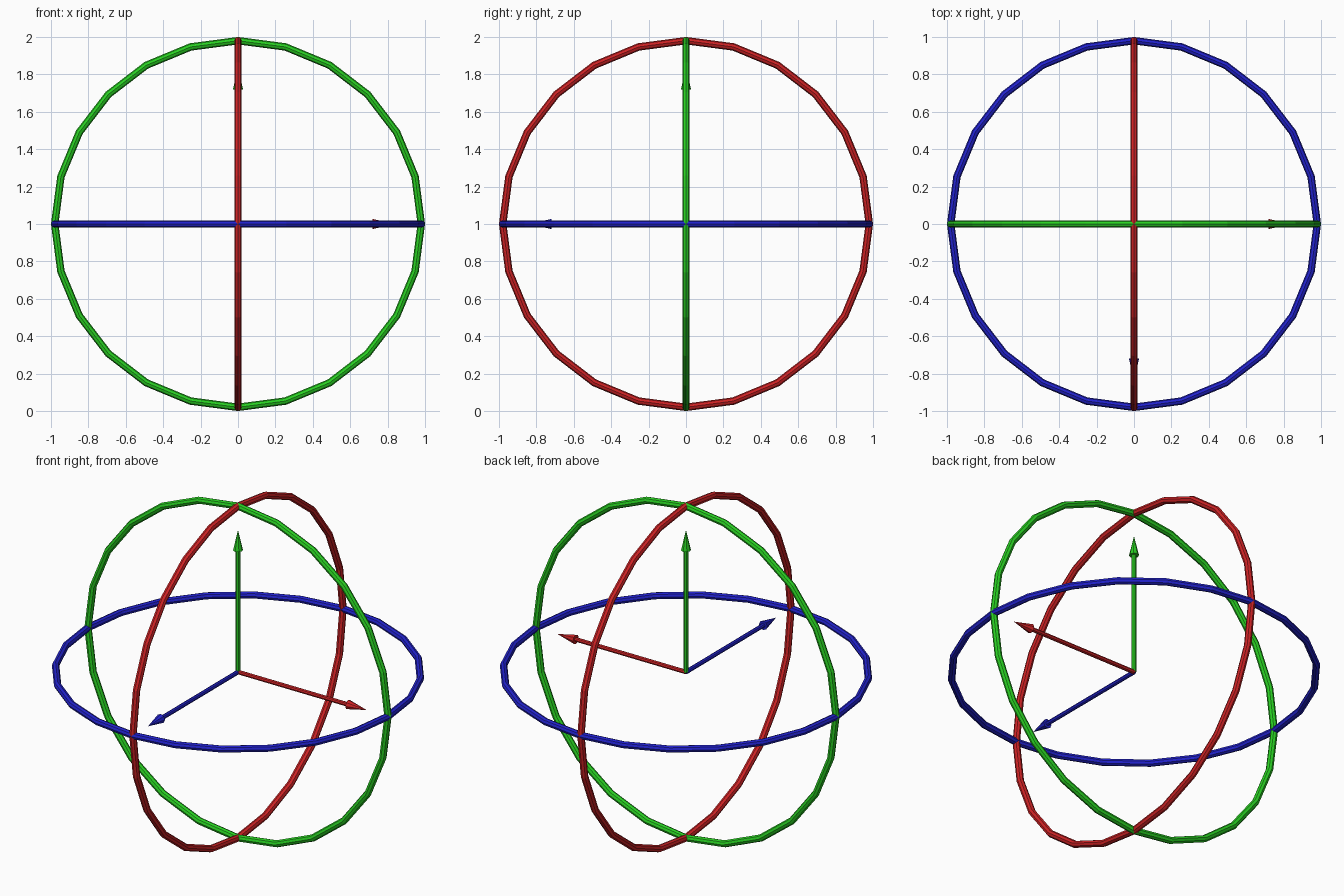
import bpy
import math
from mathutils import Vector

if "Cube" in bpy.data.objects:
    bpy.data.objects.remove(bpy.data.objects["Cube"])

CENTRE = Vector((0, 0, 1))
RING_R, TUBE_R = 0.98, 0.02
SHAFT_R, HEAD_R = 0.0125, 0.027
HEAD_BASE, TIP = 0.72, 0.84


def material(name, colour):
    m = bpy.data.materials.new(name)
    m.diffuse_color = (*colour, 1)
    m.use_nodes = True
    m.node_tree.nodes["Principled BSDF"].inputs["Base Color"].default_value = m.diffuse_color
    return m


def finish(name, mat):
    ob = bpy.context.object
    ob.name = name
    ob.data.materials.append(mat)
    return ob


def ring(name, mat, rotation):
    bpy.ops.mesh.primitive_torus_add(
        major_segments=24, minor_segments=8, major_radius=RING_R,
        minor_radius=TUBE_R, location=CENTRE, rotation=rotation)
    finish(name, mat)


def arrow(name, mat, direction):
    d = Vector(direction)
    rot = d.to_track_quat('Z', 'Y').to_euler()
    # thin shaft from the centre
    bpy.ops.mesh.primitive_cylinder_add(
        vertices=8, radius=SHAFT_R, depth=HEAD_BASE,
        location=CENTRE + d * HEAD_BASE / 2, rotation=rot)
    finish(name + "_shaft", mat)
    # pointed head
    bpy.ops.mesh.primitive_cone_add(
        vertices=8, radius1=HEAD_R, radius2=0, depth=TIP - HEAD_BASE,
        location=CENTRE + d * (TIP + HEAD_BASE) / 2, rotation=rot)
    finish(name + "_head", mat)


red = material("red", (0.62, 0.016, 0.018))
green = material("green", (0.022, 0.64, 0.016))
blue = material("blue", (0.016, 0.016, 0.62))

# each colour: ring rotation and arrow direction
q = math.pi / 2
for label, mat, rotation, direction in (
        ("red", red, (0, q, 0), (1, 0, 0)),
        ("green", green, (q, 0, 0), (0, 0, 1)),
        ("blue", blue, (0, 0, 0), (0, -1, 0))):
    ring(label + "_ring", mat, rotation)
    arrow(label + "_arrow", mat, direction)
